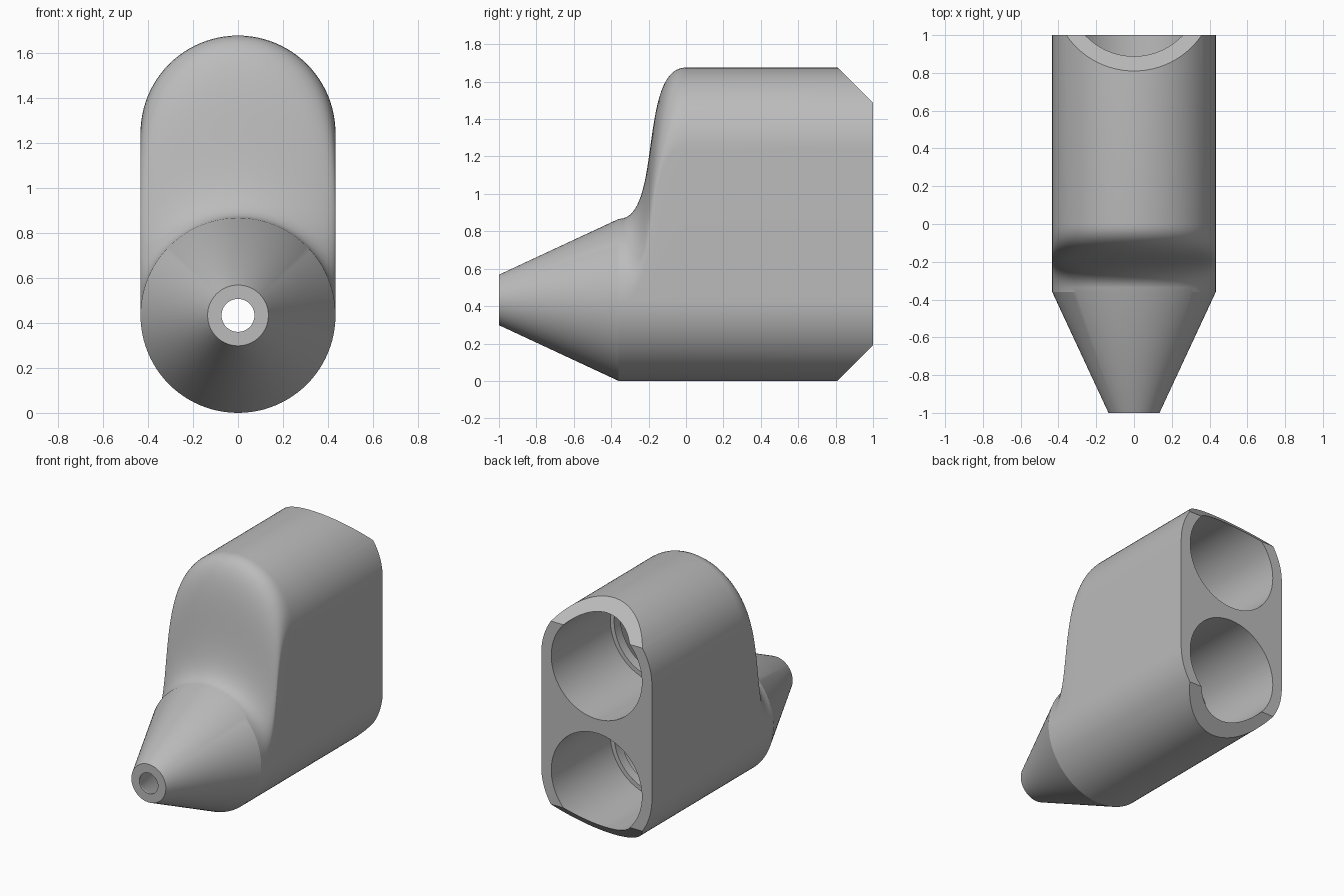
import bpy, bmesh
from math import sin, cos, pi, radians
from mathutils import Vector

if "Cube" in bpy.data.objects:
    bpy.data.objects.remove(bpy.data.objects["Cube"])

R = 0.433            # outer radius of both tubes
LOW = R              # height of the lower tube axis
RISE = 0.81          # distance between the two tube axes
SEG = 48             # steps per half circle

grey = bpy.data.materials.new("mid grey")
grey.use_nodes = True
colour = (0.5, 0.5, 0.5, 1)
grey.diffuse_color = colour
grey.node_tree.nodes["Principled BSDF"].inputs["Base Color"].default_value = colour


def section(y, r, rise):
    """Stadium outline: a lower half circle and an upper one lifted by rise."""
    pts = []
    for base, lift in ((0, rise), (pi, 0)):
        for i in range(SEG + 1):
            a = base + pi * i / SEG
            pts.append((r * cos(a), y, LOW + lift + r * sin(a)))
    return pts


def shoulder(r, shift=0, steps=28):
    """S-shaped rise from one tube to two, as a bezier with level ends."""
    rows = []
    for i in range(steps + 1):
        u = i / steps
        v = 1 - u
        t = 3 * u * v * v * 0.66 + 3 * u * u * v * 0.28 + u ** 3
        s = 3 * u * u * v + u ** 3
        rows.append((-0.36 + 0.36 * t + shift, r, RISE * s))
    return rows


def loft(name, rows):
    bm = bmesh.new()
    rings = [[bm.verts.new(p) for p in section(*row)] for row in rows]
    for a, b in zip(rings, rings[1:]):
        for i in range(len(a)):
            j = (i + 1) % len(a)
            bm.faces.new((a[i], a[j], b[j], b[i]))
    bm.faces.new(rings[0])
    bm.faces.new(rings[-1])
    bmesh.ops.remove_doubles(bm, verts=bm.verts, dist=1e-5)
    return finish(name, bm)


def finish(name, bm):
    bmesh.ops.recalc_face_normals(bm, faces=bm.faces)
    mesh = bpy.data.meshes.new(name)
    bm.to_mesh(mesh)
    bm.free()
    mesh.materials.append(grey)
    obj = bpy.data.objects.new(name, mesh)
    bpy.context.collection.objects.link(obj)
    return obj


def bore(name, z, r, y0, y1):
    obj = loft(name, [(y0, r, 0), (y1, r, 0)])
    obj.location.z = z - LOW
    return obj


# Outer body: nozzle cone, shoulder and twin-tube block
body = loft("duct_body", [(-1, 0.135, 0)] + shoulder(R) + [(1, R, RISE)])

# Slanted cuts on the top and bottom of the rear end
bm = bmesh.new()
bm.from_mesh(body.data)
for z, side in ((2 * R + RISE, 1), (0, -1)):
    cut = bmesh.ops.bisect_plane(
        bm, geom=bm.verts[:] + bm.edges[:] + bm.faces[:],
        plane_co=Vector((0, 0.81, z)), plane_no=Vector((0, 1, side)),
        clear_outer=True)
    edges = [e for e in cut["geom_cut"] if isinstance(e, bmesh.types.BMEdge)]
    bmesh.ops.contextual_create(bm, geom=edges)
bmesh.ops.recalc_face_normals(bm, faces=bm.faces)
bm.to_mesh(body.data)
bm.free()

# Hollow: inner chamber with the outlet, then a stepped bore in each tube
cutters = [loft("chamber_cutter", [(-1.05, 0.073, 0), (-0.99, 0.073, 0)]
                + shoulder(0.335, 0.08) + [(0.27, 0.335, RISE)])]
for label, z in (("lower", LOW), ("upper", LOW + RISE)):
    cutters.append(bore(label + "_neck_cutter", z, 0.325, 0.2, 0.5))
    cutters.append(bore(label + "_socket_cutter", z, 0.355, 0.34, 1.1))
for cutter in cutters:
    cutter.hide_render = True
    mod = body.modifiers.new(cutter.name, "BOOLEAN")
    mod.operation = "DIFFERENCE"
    mod.solver = "EXACT"
    mod.object = cutter

# Apply the cuts and remove the helpers
bpy.context.view_layer.update()
graph = bpy.context.evaluated_depsgraph_get()
result = bpy.data.meshes.new_from_object(body.evaluated_get(graph))
body.modifiers.clear()
body.data = result
for cutter in cutters:
    bpy.data.objects.remove(cutter)

bpy.ops.object.select_all(action="DESELECT")
body.select_set(True)
bpy.context.view_layer.objects.active = body
bpy.ops.object.shade_smooth_by_angle(angle=radians(20))
